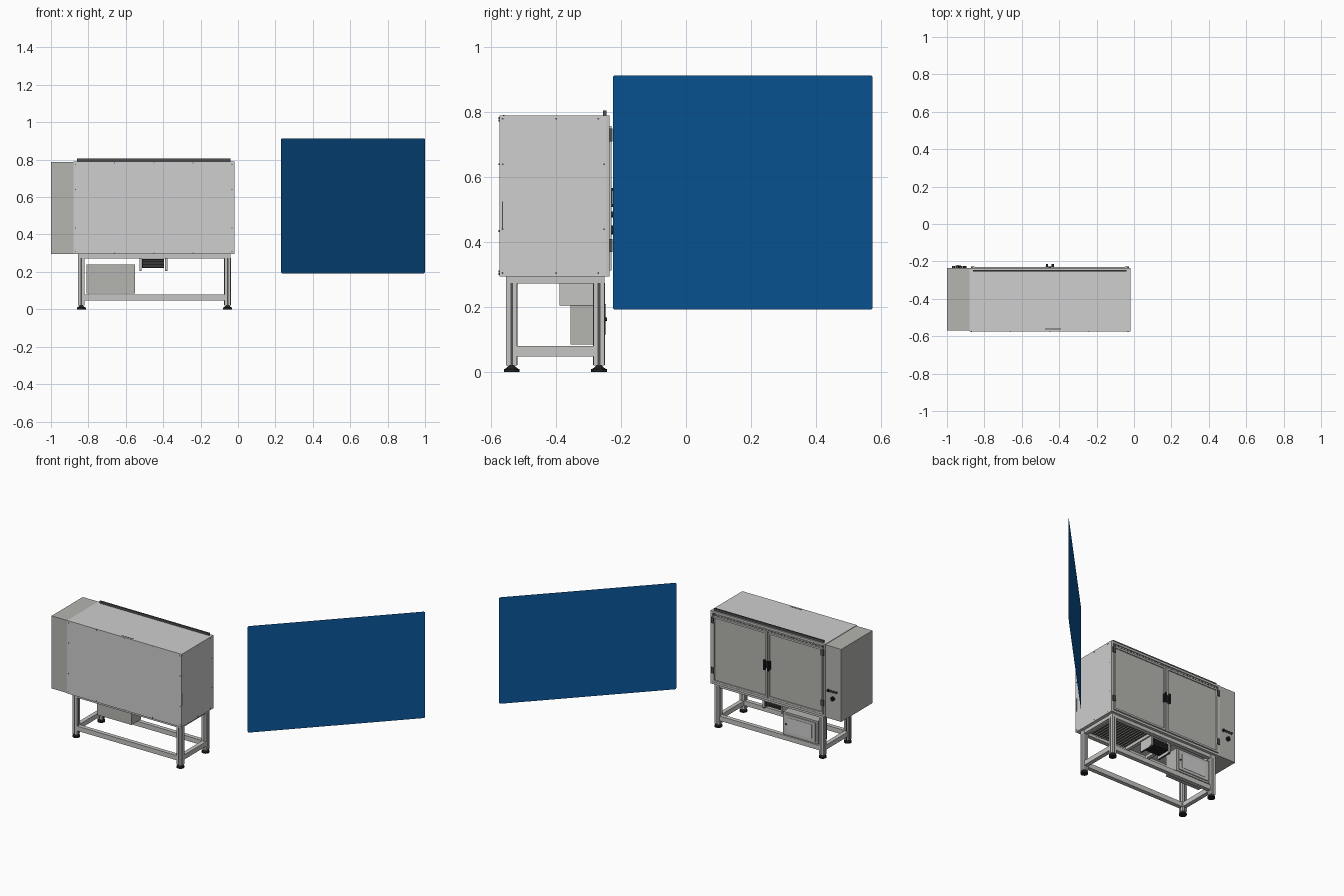
import bpy, bmesh, math
from mathutils import Vector

if "Cube" in bpy.data.objects:
    bpy.data.objects.remove(bpy.data.objects["Cube"])


def material(name, r, g, b):
    m = bpy.data.materials.new(name)
    m.use_nodes = True
    m.diffuse_color = (r, g, b, 1)
    m.node_tree.nodes["Principled BSDF"].inputs["Base Color"].default_value = (r, g, b, 1)
    return m


light = material("light grey sheet", 0.62, 0.62, 0.62)
warm = material("warm grey sheet", 0.46, 0.46, 0.44)
alloy = material("aluminium", 0.56, 0.56, 0.55)
dark = material("dark grey", 0.08, 0.08, 0.08)
black = material("black", 0.015, 0.015, 0.015)
blue = material("blue", 0.003, 0.1, 0.34)


def finish(name, bm, mat):
    mesh = bpy.data.meshes.new(name)
    bm.to_mesh(mesh)
    bm.free()
    mesh.materials.append(mat)
    ob = bpy.data.objects.new(name, mesh)
    bpy.context.collection.objects.link(ob)
    return ob


def box(name, x, y, z, mat):
    """Box from three (low, high) ranges."""
    bm = bmesh.new()
    bmesh.ops.create_cube(bm, size=1)
    for v in bm.verts:
        v.co = Vector([r[0] if c < 0 else r[1] for c, r in zip(v.co, (x, y, z))])
    return finish(name, bm, mat)


def disc(name, centre, r, depth, axis, mat, r_top=None, sides=16):
    """Cylinder or cone about the given axis."""
    bm = bmesh.new()
    bmesh.ops.create_cone(bm, cap_ends=True, segments=sides, radius1=r,
                          radius2=r if r_top is None else r_top, depth=depth)
    for f in bm.faces:
        f.smooth = len(f.verts) == 4
    ob = finish(name, bm, mat)
    ob.rotation_mode = "QUATERNION"
    ob.rotation_quaternion = Vector((0, 0, 1)).rotation_difference(Vector(axis))
    ob.location = centre
    return ob


def frame(name, x, z, w, y, mat):
    """Four bars around an upright rectangle."""
    box(name + "_bottom", x, y, (z[0], z[0] + w), mat)
    box(name + "_top", x, y, (z[1] - w, z[1]), mat)
    box(name + "_side_a", (x[0], x[0] + w), y, (z[0] + w, z[1] - w), mat)
    box(name + "_side_b", (x[1] - w, x[1]), y, (z[0] + w, z[1] - w), mat)


# Cabinet and control cabinet
box("cabinet", (-0.88, -0.02), (-0.575, -0.245), (0.295, 0.79), light)
box("control_cabinet", (-1, -0.8805), (-0.57, -0.235), (0.295, 0.787), warm)

# Top rail along the door side
box("top_rail", (-0.86, -0.04), (-0.255, -0.245), (0.79, 0.805), dark)

# Door surround and doors
frame("door_surround", (-0.88, -0.02), (0.295, 0.79), 0.014, (-0.245, -0.235), alloy)
box("door_gap", (-0.866, -0.034), (-0.245, -0.243), (0.309, 0.776), dark)
box("vent_strip", (-0.85, -0.05), (-0.243, -0.237), (0.762, 0.772), alloy)
for i in range(34):
    x = -0.84 + i * 0.0236
    box("vent_slot", (x, x + 0.012), (-0.237, -0.236), (0.765, 0.769), dark)
for side, x in (("right", (-0.862, -0.454)), ("left", (-0.446, -0.038))):
    box(side + "_door", x, (-0.243, -0.237), (0.313, 0.758), warm)
    frame(side + "_door_frame", x, (0.313, 0.758), 0.012, (-0.243, -0.23), alloy)
    outer = x[0] if side == "right" else x[1]
    for z in (0.37, 0.71):
        box(side + "_hinge", (outer - 0.01, outer + 0.01), (-0.235, -0.226), (z, z + 0.04), dark)
    # Door handles
    hx = -0.465 if side == "right" else -0.435
    box(side + "_handle_grip", (hx - 0.006, hx + 0.006), (-0.222, -0.213), (0.505, 0.57), black)
    for z in (0.508, 0.557):
        box(side + "_handle_post", (hx - 0.006, hx + 0.006), (-0.237, -0.222), (z, z + 0.01), black)
box("door_lock", (-0.472, -0.428), (-0.237, -0.226), (0.515, 0.56), black)

# Controls
for x in (-0.965, -0.945, -0.925):
    disc("push_button", (x, -0.23, 0.485), 0.007, 0.012, (0, 1, 0), dark)
disc("lamp", (-0.905, -0.23, 0.485), 0.009, 0.012, (0, 1, 0), black)
disc("main_switch", (-0.94, -0.23, 0.437), 0.014, 0.014, (0, 1, 0), black)
box("switch_grip", (-0.943, -0.937), (-0.223, -0.218), (0.426, 0.448), black)

# Screws and slots in the sheets
for x in (-0.868, -0.032):
    for z in (0.31, 0.435, 0.64, 0.775):
        disc("front_screw", (x, -0.575, z), 0.003, 0.004, (0, 1, 0), dark, sides=8)
for x in (-0.66, -0.45, -0.24):
    for z in (0.302, 0.783):
        disc("front_screw", (x, -0.575, z), 0.003, 0.004, (0, 1, 0), dark, sides=8)
for y in (-0.565, -0.4, -0.27):
    for z in (0.305, 0.78):
        disc("side_screw", (-0.02, y, z), 0.003, 0.004, (1, 0, 0), dark, sides=8)
for y in (-0.565, -0.252):
    for z in (0.44, 0.64):
        disc("side_screw", (-0.02, y, z), 0.003, 0.004, (1, 0, 0), dark, sides=8)
box("side_slot", (-0.021, -0.019), (-0.567, -0.564), (0.44, 0.525), dark)
box("top_slot", (-0.475, -0.39), (-0.564, -0.559), (0.789, 0.791), dark)

# Stand: grooved legs on feet
LEG_X, LEG_Y, W = (-0.838, -0.056), (-0.537, -0.268), 0.017
for x in LEG_X:
    for y in LEG_Y:
        box("leg", (x - W, x + W), (y - W, y + W), (0.02, 0.295), alloy)
        box("leg_groove_y", (x - 0.004, x + 0.004), (y - W - 0.001, y + W + 0.001), (0.022, 0.275), dark)
        box("leg_groove_x", (x - W - 0.001, x + W + 0.001), (y - 0.004, y + 0.004), (0.022, 0.275), dark)
        disc("foot", (x, y, 0.005), 0.024, 0.01, (0, 0, 1), black)
        disc("foot_cone", (x, y, 0.015), 0.02, 0.01, (0, 0, 1), black, r_top=0.008)

# Stand: lower and upper rails
for z in ((0.048, 0.08), (0.272, 0.295)):
    for y in LEG_Y:
        box("long_rail", (LEG_X[0] + W, LEG_X[1] - W), (y - 0.014, y + 0.014), z, alloy)
    for x in LEG_X:
        box("short_rail", (x - 0.014, x + 0.014), (LEG_Y[0] + W, LEG_Y[1] - W), z, alloy)
for x in (-0.54, -0.38):
    box("cross_beam", (x - 0.012, x + 0.012), (LEG_Y[0] + W, LEG_Y[1] - W), (0.275, 0.295), alloy)

# Ribbed underside
box("underside", (-0.36, -0.075), (-0.52, -0.285), (0.291, 0.296), dark)
for i in range(13):
    x = -0.35 + i * 0.021
    box("underside_rib", (x, x + 0.006), (-0.52, -0.285), (0.286, 0.291), warm)

# Small unit hung under the cabinet
box("fan_unit", (-0.512, -0.395), (-0.375, -0.29), (0.222, 0.268), black)
for x in (-0.527, -0.389):
    box("fan_bracket", (x, x + 0.012), (-0.39, -0.283), (0.207, 0.276), alloy)
    box("bracket_foot", (x, x + 0.012), (-0.39, -0.283), (0.205, 0.215), dark)
for i in range(5):
    z = 0.226 + i * 0.008
    box("fan_fin", (-0.508, -0.399), (-0.378, -0.287), (z, z + 0.003), dark)

# Junction box with a door
box("junction_box", (-0.81, -0.55), (-0.355, -0.255), (0.085, 0.24), warm)
box("junction_door", (-0.795, -0.565), (-0.255, -0.249), (0.098, 0.227), alloy)
box("junction_door_panel", (-0.77, -0.59), (-0.249, -0.247), (0.115, 0.21), light)
disc("junction_lock", (-0.577, -0.247, 0.163), 0.005, 0.008, (0, 1, 0), black)

# Free-standing blue screen: one thin sheet with rounded corners
start, end = Vector((0.23, -0.225)), Vector((1, 0.575))
length, low, high, r = (end - start).length, 0.192, 0.914, 0.009
along = (end - start).normalized()
bm = bmesh.new()
ring = []
for k, (u, z) in enumerate(((length - r, high - r), (r, high - r), (r, low + r), (length - r, low + r))):
    for step in range(4):
        a = math.radians(90 * k + 30 * step)
        p = start + along * (u + r * math.cos(a))
        ring.append(bm.verts.new((p.x, p.y, z + r * math.sin(a))))
bm.faces.new(ring)
finish("blue_screen", bm, blue)
